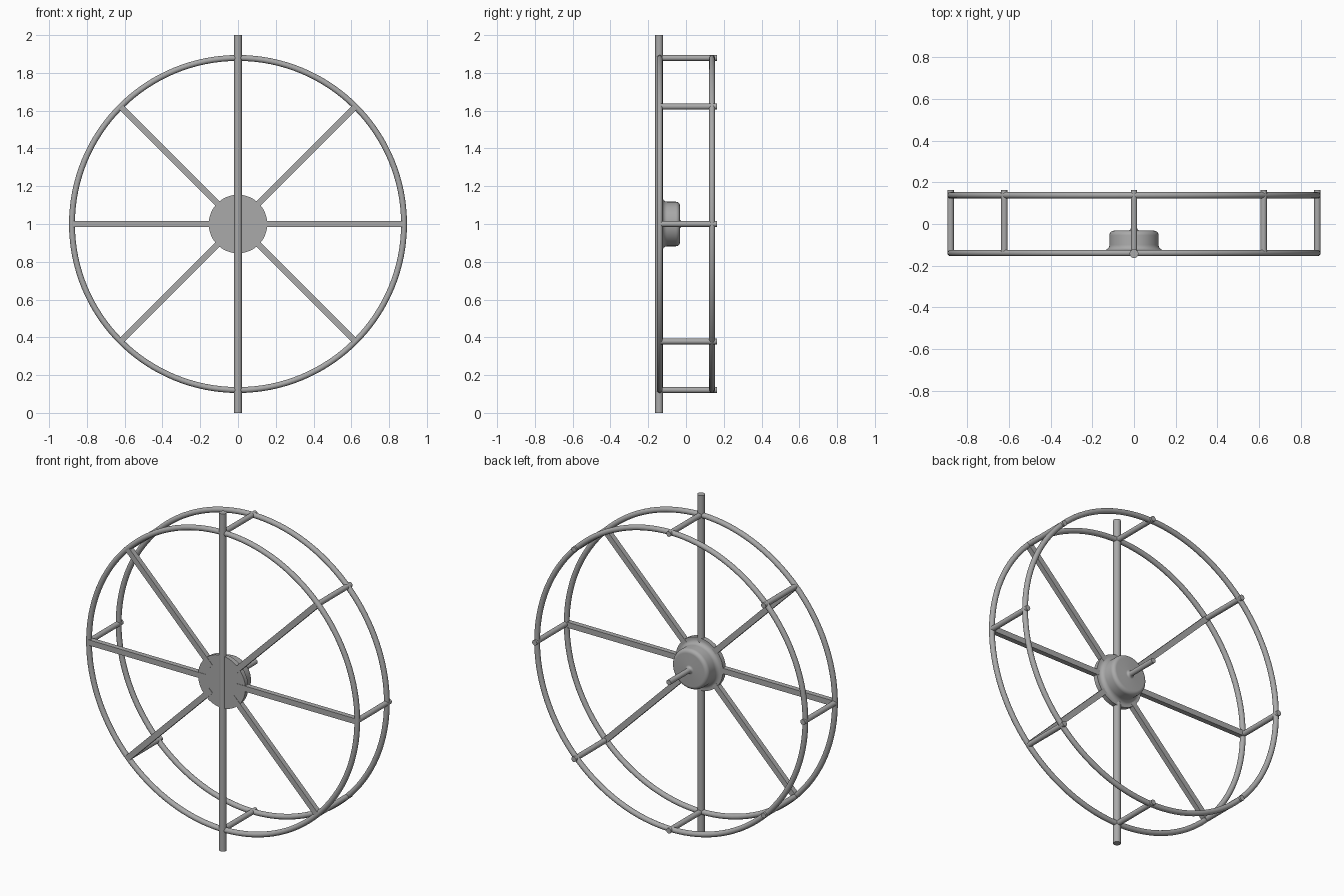
import bpy, math
from mathutils import Vector

cube = bpy.data.objects.get("Cube")
if cube:
    bpy.data.objects.remove(cube, do_unlink=True)

grey = bpy.data.materials.new("plain grey")
grey.use_nodes = True
colour = (0.4, 0.4, 0.4, 1)
grey.diffuse_color = colour
grey.node_tree.nodes["Principled BSDF"].inputs["Base Color"].default_value = colour

MID = 1.0        # hub height
RING = 0.879     # ring radius
ROD = 0.0155     # rod radius
FRONT, BACK = -0.139, 0.138


def finish(name, smooth=True):
    obj = bpy.context.object
    obj.name = name
    obj.data.materials.append(grey)
    if smooth:
        bpy.ops.object.shade_smooth_by_angle(angle=math.radians(35))
    return obj


def rod(name, start, end, radius):
    a, b = Vector(start), Vector(end)
    turn = (b - a).to_track_quat('Z', 'Y').to_euler()
    bpy.ops.mesh.primitive_cylinder_add(vertices=24, radius=radius, depth=(b - a).length,
                                        location=(a + b) / 2, rotation=turn)
    return finish(name)


def ring(name, y):
    bpy.ops.mesh.primitive_torus_add(major_segments=128, minor_segments=20, major_radius=RING,
                                     minor_radius=ROD, location=(0, y, MID),
                                     rotation=(math.pi / 2, 0, 0))
    return finish(name)


# Rims and upright post
ring("front_rim", FRONT)
ring("back_rim", BACK)
rod("upright_post", (0, -0.142, 0), (0, -0.142, 2), 0.021)

# Cross pins joining the rims, and flat spokes between the hub and the front rim
for i in range(8):
    angle = i * math.pi / 4
    dx, dz = math.cos(angle), math.sin(angle)
    x, z = RING * dx, MID + RING * dz
    rod(f"cross_pin_{i + 1}", (x, FRONT, z), (x, 0.163, z), ROD)
    if i % 4 != 2:
        inner, outer = 0.1, RING - 0.005
        mid = (inner + outer) / 2
        bpy.ops.mesh.primitive_cube_add(size=1, location=(mid * dx, FRONT, MID + mid * dz),
                                        rotation=(0, -angle, 0))
        bpy.context.object.scale = (outer - inner, 0.03, 0.033)
        finish(f"spoke_{i + 1}", smooth=False)


# Hub with flange, filleted drum and axle, turned around the y axis
def arc(centre_r, centre_y, radius, start, end, steps=6):
    points = []
    for k in range(steps + 1):
        a = math.radians(start + (end - start) * k / steps)
        points.append((centre_r + radius * math.cos(a), centre_y + radius * math.sin(a)))
    return points


profile = [(0, -0.152), (0.155, -0.152), (0.155, -0.125)]
profile += arc(0.143, -0.1, 0.025, 270, 180)
profile += arc(0.096, -0.054, 0.022, 0, 90)
profile += arc(0.028, -0.019, 0.013, 270, 180)
profile += [(0.015, 0.163), (0, 0.163)]

SIDES = 64
verts, faces = [], []
for s in range(SIDES):
    a = 2 * math.pi * s / SIDES
    verts += [(r * math.cos(a), y, MID + r * math.sin(a)) for r, y in profile]
count = len(profile)
for s in range(SIDES):
    here, there = s * count, (s + 1) % SIDES * count
    for k in range(count - 1):
        faces.append((here + k, here + k + 1, there + k + 1, there + k))
mesh = bpy.data.meshes.new("hub")
mesh.from_pydata(verts, [], faces)
hub = bpy.data.objects.new("hub", mesh)
bpy.context.collection.objects.link(hub)
bpy.ops.object.select_all(action='DESELECT')
hub.select_set(True)
bpy.context.view_layer.objects.active = hub
# Weld the poles and point the faces outward
bpy.ops.object.mode_set(mode='EDIT')
bpy.ops.mesh.select_all(action='SELECT')
bpy.ops.mesh.remove_doubles(threshold=0.0001)
bpy.ops.mesh.normals_make_consistent(inside=False)
bpy.ops.object.mode_set(mode='OBJECT')
finish("hub")
